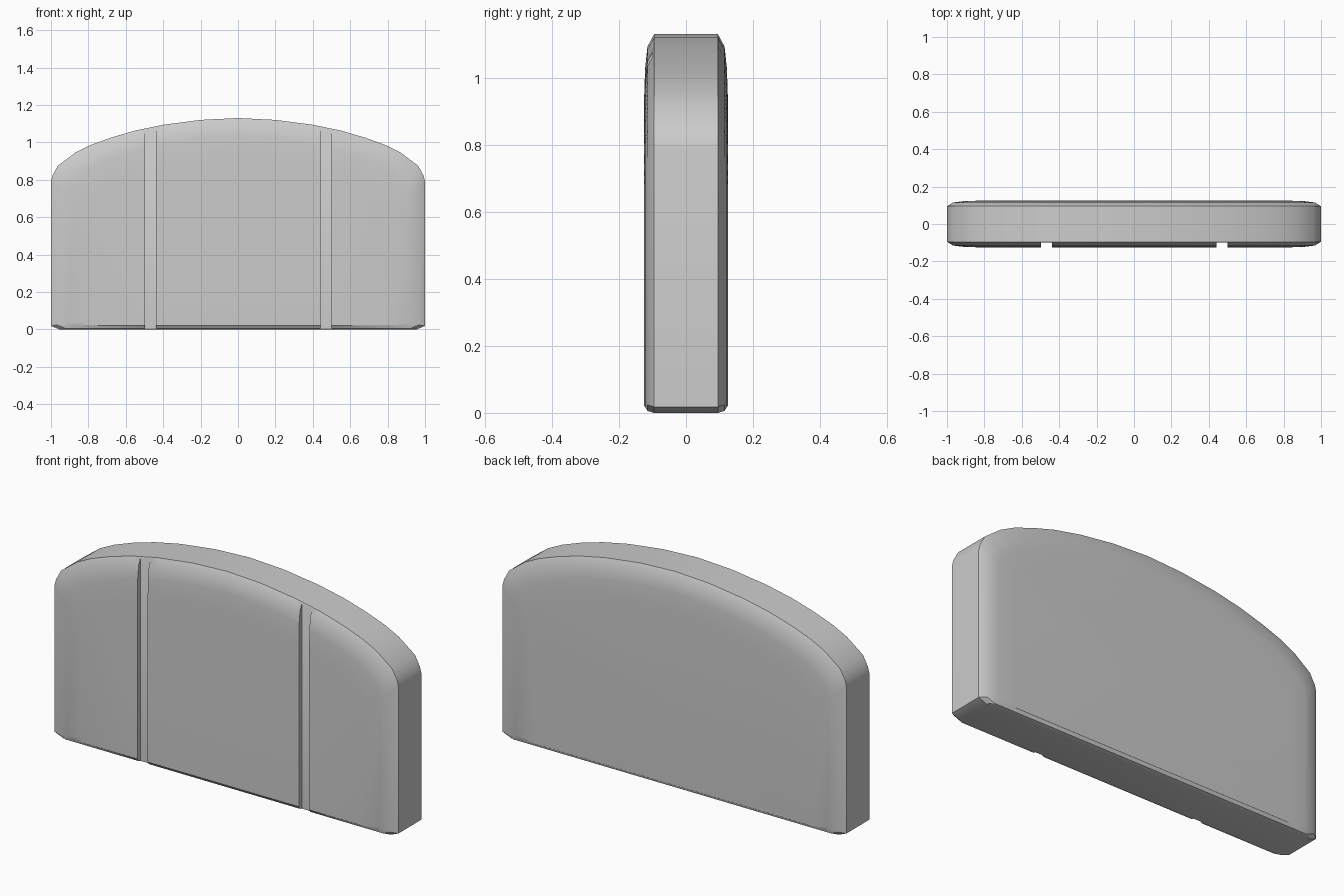
import bpy, bmesh

if "Cube" in bpy.data.objects:
    bpy.data.objects.remove(bpy.data.objects["Cube"])

# Right half of the arched outline, from the bottom corner to the crown
ARCH = [(1, .79), (.992, .822), (.963, .875), (.87, .945), (.79, .985), (.68, 1.025),
        (.55, 1.063), (.4, 1.094), (.2, 1.12)]

# Rings of the pillowed edge: (inset, depth, bottom height)
RINGS = [(0, .095, 0), (.033, .115, .006), (.09, .122, .018), (.17, .125, .021)]


def outline(inset, bottom):
    s = 1 - inset
    half = [(.955 * s, bottom), (s, bottom + .018)] + [(x * s, z * s) for x, z in ARCH]
    return half + [(0, 1.13 * s)] + [(-x, z) for x, z in reversed(half)]


# Panel body, lofted from front to back
bm = bmesh.new()
levels = [(i, -y, b) for i, y, b in reversed(RINGS)] + RINGS
rings = [[bm.verts.new((x, y, z)) for x, z in outline(i, b)] for i, y, b in levels]
for a, b in zip(rings, rings[1:]):
    for k in range(len(a)):
        n = (k + 1) % len(a)
        bm.faces.new((a[k], a[n], b[n], b[k]))
bm.faces.new(rings[0])
bm.faces.new(rings[-1])
bmesh.ops.recalc_face_normals(bm, faces=bm.faces)
mesh = bpy.data.meshes.new("headboard_panel")
bm.to_mesh(mesh)
bm.free()
panel = bpy.data.objects.new("headboard_panel", mesh)
bpy.context.collection.objects.link(panel)
bpy.context.view_layer.objects.active = panel

# Two vertical grooves cut into the front
for x in (-.468, .471):
    bpy.ops.mesh.primitive_cube_add(size=1, location=(x, -.2, .5375))
    cutter = bpy.context.object
    cutter.name = "groove_cutter"
    cutter.scale = (.06, .2, 1.2)
    cutter.hide_render = True
    bpy.context.view_layer.objects.active = panel
    cut = panel.modifiers.new("groove", 'BOOLEAN')
    cut.operation = 'DIFFERENCE'
    cut.solver = 'EXACT'
    cut.object = cutter
    bpy.ops.object.modifier_apply(modifier=cut.name)
    bpy.data.objects.remove(cutter)

# Soft shading with sharp rims
bpy.ops.object.select_all(action='DESELECT')
panel.select_set(True)
bpy.ops.object.shade_smooth_by_angle(angle=.5)
